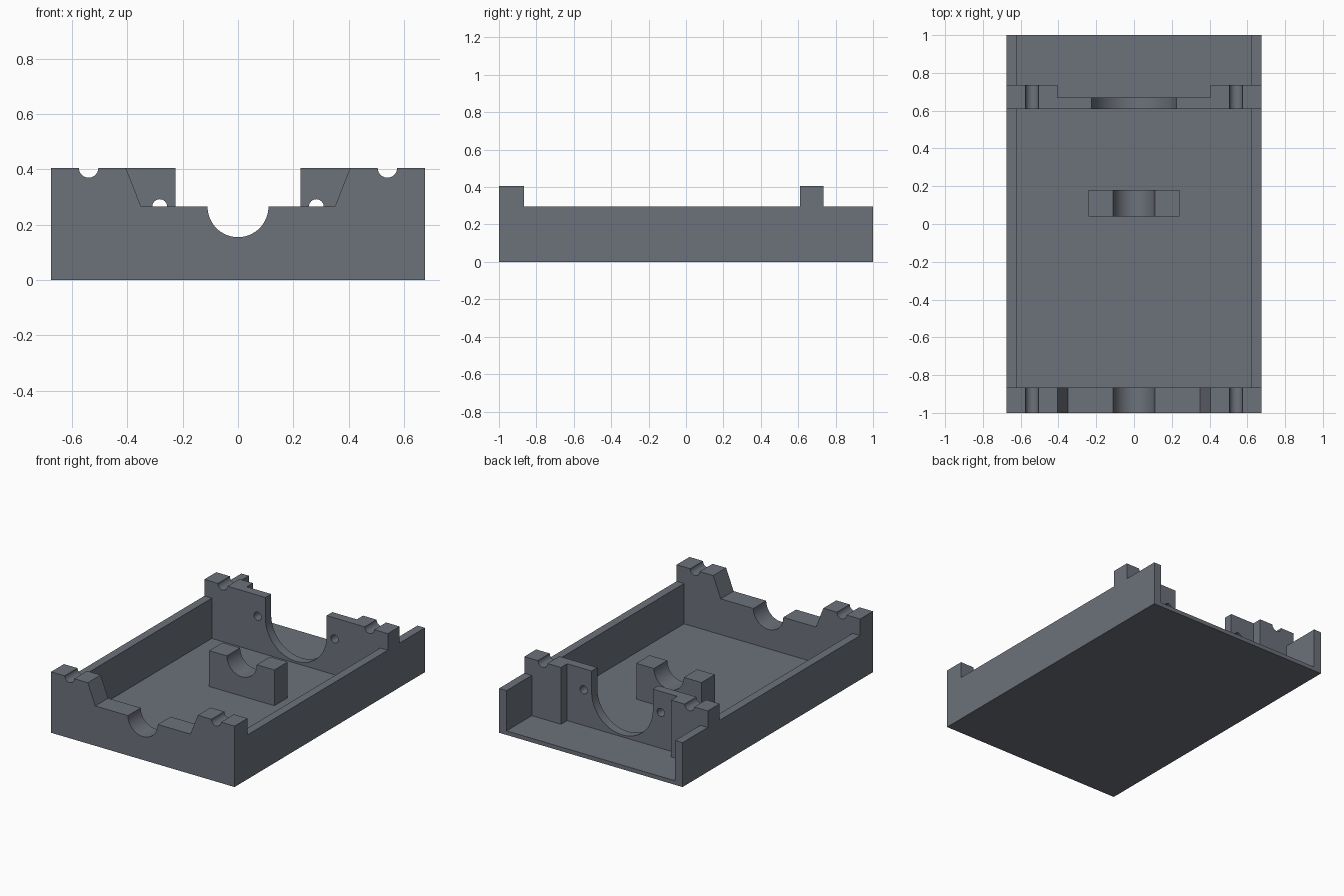
import bpy, bmesh, math

if "Cube" in bpy.data.objects:
    bpy.data.objects.remove(bpy.data.objects["Cube"])

# Single grey plastic
GREY = (0.150, 0.165, 0.195, 1)
plastic = bpy.data.materials.new("slate grey")
plastic.use_nodes = True
plastic.diffuse_color = GREY
plastic.node_tree.nodes["Principled BSDF"].inputs["Base Color"].default_value = GREY

HALF_W, WALL_IN = 0.675, 0.62
FLOOR, RIM, TOP, AXIS = 0.027, 0.295, 0.405, 0.265


def arc(cx, cz, r, sweep, steps=20):
    """Points below (cx, cz), starting on the +x side and turning downwards."""
    return [(cx + r * math.cos(sweep * i / steps), cz - r * math.sin(sweep * i / steps))
            for i in range(steps + 1)]


def mirrored(half):
    """Close a half profile with its reflection in x = 0."""
    return half + [(-x, z) for x, z in reversed(half) if x > 1e-5]


def extrude_y(name, profile, y0, y1):
    bm = bmesh.new()
    face = bm.faces.new([bm.verts.new((x, y0, z)) for x, z in profile])
    moved = bmesh.ops.extrude_face_region(bm, geom=[face])["geom"]
    bmesh.ops.translate(bm, vec=(0, y1 - y0, 0),
                        verts=[v for v in moved if isinstance(v, bmesh.types.BMVert)])
    bmesh.ops.recalc_face_normals(bm, faces=bm.faces)
    mesh = bpy.data.meshes.new(name)
    bm.to_mesh(mesh)
    bm.free()
    mesh.materials.append(plastic)
    obj = bpy.data.objects.new(name, mesh)
    bpy.context.collection.objects.link(obj)
    return obj


def rect(x0, x1, z0, z1):
    return [(x0, z0), (x1, z0), (x1, z1), (x0, z1)]


def activate(obj):
    bpy.ops.object.select_all(action="DESELECT")
    obj.select_set(True)
    bpy.context.view_layer.objects.active = obj


wire_groove = arc(0.54, TOP, 0.035, math.pi)
shaft_seat = arc(0, AXIS, 0.11, math.pi / 2)

# Floor tray
parts = [extrude_y("floor", rect(-WALL_IN, WALL_IN, 0, FLOOR), -0.865, 1)]

# Front wall with sloped opening, shaft seat and two grooves
parts.append(extrude_y("front_wall", mirrored(
    [(HALF_W, 0), (HALF_W, TOP)] + wire_groove
    + [(0.405, TOP), (0.35, AXIS)] + shaft_seat), -1, -0.865))

# Middle shaft support
parts.append(extrude_y("shaft_support", mirrored(
    [(0.24, FLOOR), (0.24, AXIS)] + shaft_seat), 0.04, 0.18))

# Rear bulkhead with the large round opening
outer = [(WALL_IN, FLOOR), (WALL_IN, RIM), (HALF_W, RIM), (HALF_W, TOP)] + wire_groove
bulkhead = extrude_y("rear_bulkhead", mirrored(
    outer + [(0.225, TOP)] + arc(0, AXIS, 0.225, math.pi / 2, 32)), 0.61, 0.67)
parts.append(bulkhead)

# Side walls and the thick rear posts
for side, s in (("left", 1), ("right", -1)):
    wall = rect(s * WALL_IN, s * HALF_W, 0, RIM)
    parts.append(extrude_y(side + "_wall", wall, -0.865, 1))
    post = [(s * x, z) for x, z in outer + [(0.405, TOP), (0.405, FLOOR)]]
    parts.append(extrude_y(side + "_rear_post", post, 0.67, 0.735))

# Screw holes through the bulkhead
for s in (1, -1):
    cutter = extrude_y("hole_cutter", arc(s * 0.283, AXIS, 0.027, math.tau, 24)[:-1], 0.55, 0.72)
    cutter.hide_render = True
    activate(bulkhead)
    cut = bulkhead.modifiers.new("screw_hole", "BOOLEAN")
    cut.operation = "DIFFERENCE"
    cut.solver = "EXACT"
    cut.object = cutter
    bpy.ops.object.modifier_apply(modifier=cut.name)
    bpy.data.objects.remove(cutter)

# Smooth the curved seats, keep corners crisp
for part in parts:
    activate(part)
    bpy.ops.object.shade_smooth_by_angle(angle=math.radians(30))
